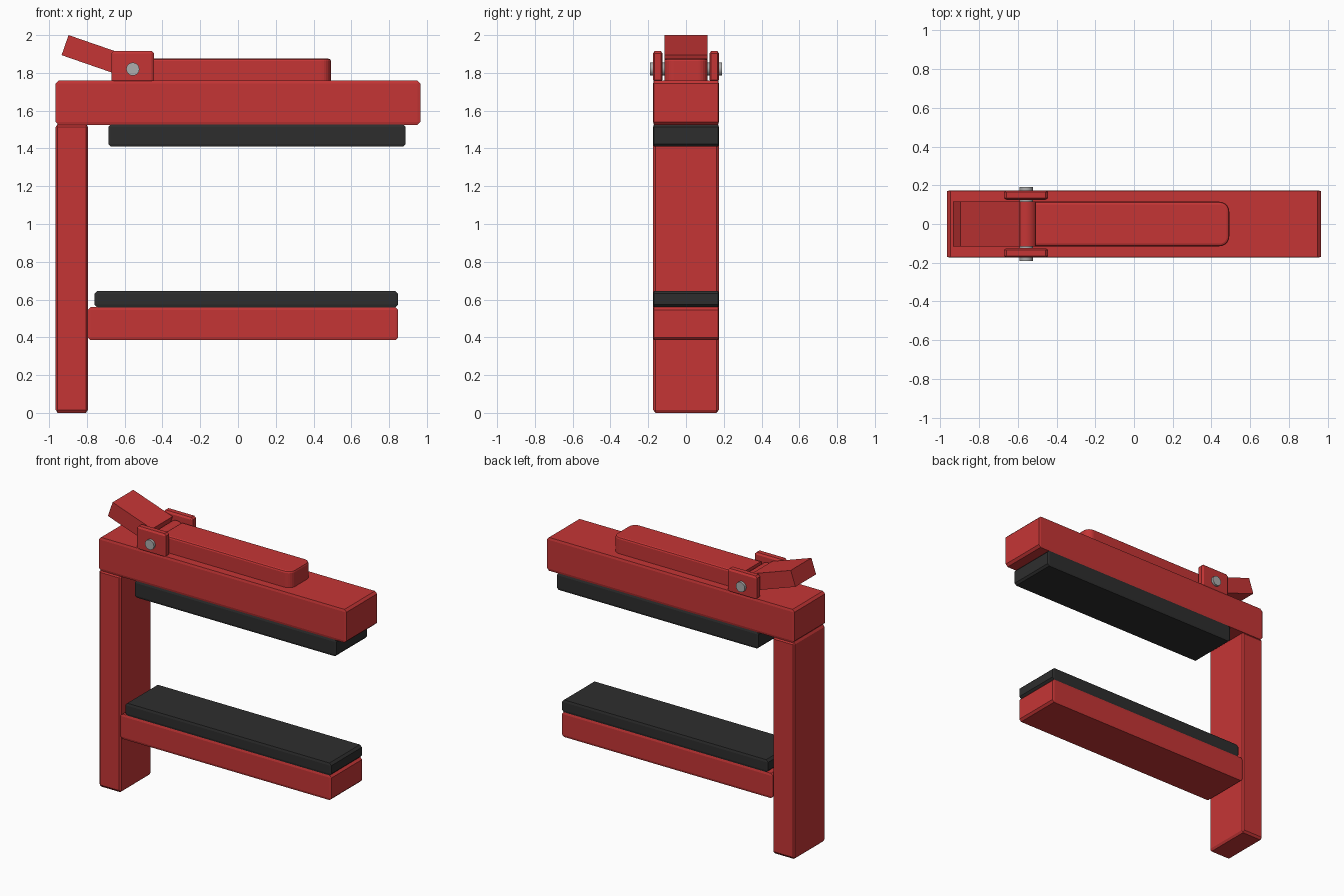
import bpy, bmesh, math
from mathutils import Matrix, Vector

if "Cube" in bpy.data.objects:
    bpy.data.objects.remove(bpy.data.objects["Cube"], do_unlink=True)


def material(name, rgb, rough):
    m = bpy.data.materials.new(name)
    m.use_nodes = True
    m.diffuse_color = (*rgb, 1)
    bsdf = m.node_tree.nodes["Principled BSDF"]
    bsdf.inputs["Base Color"].default_value = (*rgb, 1)
    bsdf.inputs["Roughness"].default_value = rough
    return m


RED = material("red paint", (0.56, 0.036, 0.036), 0.5)
RUBBER = material("black rubber", (0.027, 0.027, 0.027), 0.7)
STEEL = material("grey steel", (0.42, 0.42, 0.42), 0.4)
HALF = 0.174    # half thickness of the frame


def finish(name, bm, mat):
    bmesh.ops.recalc_face_normals(bm, faces=bm.faces)
    mesh = bpy.data.meshes.new(name)
    bm.to_mesh(mesh)
    bm.free()
    mesh.materials.append(mat)
    ob = bpy.data.objects.new(name, mesh)
    bpy.context.collection.objects.link(ob)
    return ob


def chamfered_box(name, lo, hi, cut, mat):
    """Box from lo to hi with its edges cut by a separate amount per axis."""
    bm = bmesh.new()
    mid = (Vector(lo) + Vector(hi)) / 2
    half = (Vector(hi) - Vector(lo)) / 2
    for sx in (-1, 1):
        for sy in (-1, 1):
            for sz in (-1, 1):
                s = (sx, sy, sz)
                for full in range(3):
                    bm.verts.new([mid[i] + s[i] * (half[i] - (0 if i == full else cut[i]))
                                  for i in range(3)])
    bmesh.ops.convex_hull(bm, input=bm.verts)
    bmesh.ops.dissolve_limit(bm, angle_limit=0.01, verts=bm.verts, edges=bm.edges)
    return finish(name, bm, mat)


def cross_cylinder(name, x, z, radius, y0, y1, sides, mat):
    """Cylinder lying along y."""
    bm = bmesh.new()
    place = Matrix.Translation((x, (y0 + y1) / 2, z)) @ Matrix.Rotation(math.pi / 2, 4, 'X')
    bmesh.ops.create_cone(bm, cap_ends=True, segments=sides, radius1=radius,
                          radius2=radius, depth=y1 - y0, matrix=place)
    ob = finish(name, bm, mat)
    for p in ob.data.polygons:
        p.use_smooth = len(p.vertices) == 4
    return ob


# Frame: post and two arms
chamfered_box("post", (-0.965, -HALF, 0), (-0.795, HALF, 1.53), (0.01, 0.012, 0.016), RED)
chamfered_box("upper_arm", (-0.965, -HALF, 1.525), (0.965, HALF, 1.76), (0.016, 0.004, 0.016), RED)
chamfered_box("lower_arm", (-0.796, -HALF, 0.385), (0.848, HALF, 0.56), (0.015, 0.004, 0.015), RED)

# Rubber pads on the facing sides of the arms
chamfered_box("upper_pad", (-0.686, -HALF, 1.41), (0.888, HALF, 1.527), (0.013, 0.004, 0.014), RUBBER)
chamfered_box("lower_pad", (-0.759, -HALF, 0.558), (0.847, HALF, 0.646), (0.015, 0.004, 0.015), RUBBER)

# Grip on the upper arm, rounded at its far end
bm = bmesh.new()
bmesh.ops.create_cube(bm, size=1, matrix=Matrix.Translation((-0.009, 0, 1.815))
                      @ Matrix.Diagonal((1.002, 0.23, 0.12, 1)))
far = [e for e in bm.edges if all(v.co.x > 0 for v in e.verts)
       and abs(e.verts[0].co.z - e.verts[1].co.z) > 0.1]
bmesh.ops.bevel(bm, geom=far, offset=0.05, segments=6, profile=0.5, affect='EDGES')
rim = [e for e in bm.edges if all(v.co.z > 1.87 and v.co.x > -0.5 for v in e.verts)
       or (all(v.co.z > 1.87 for v in e.verts) and abs(e.verts[0].co.x - e.verts[1].co.x) > 0.1)]
bmesh.ops.bevel(bm, geom=rim, offset=0.013, segments=2, profile=0.5, affect='EDGES')
finish("grip", bm, RED)

# Tilted lever: its side profile extruded across
bm = bmesh.new()
profile = [(-0.897, 2.0), (-0.934, 1.894), (-0.628, 1.788), (-0.59, 1.894)]
face = bm.faces.new([bm.verts.new((x, -0.115, z)) for x, z in profile])
ext = bmesh.ops.extrude_face_region(bm, geom=[face])
bmesh.ops.translate(bm, vec=(0, 0.23, 0),
                    verts=[v for v in ext["geom"] if isinstance(v, bmesh.types.BMVert)])
finish("lever", bm, RED)

# Hinge: barrel, pin and a bracket on each side
cross_cylinder("hinge_barrel", -0.557, 1.818, 0.057, -0.115, 0.115, 24, RED)
cross_cylinder("hinge_pin", -0.557, 1.82, 0.035, -0.191, 0.191, 16, STEEL)
for side, y0, y1 in (("right", -HALF, -0.125), ("left", 0.125, HALF)):
    chamfered_box(side + "_bracket", (-0.671, y0, 1.75), (-0.444, y1, 1.916),
                  (0.013, 0.008, 0.013), RED)
